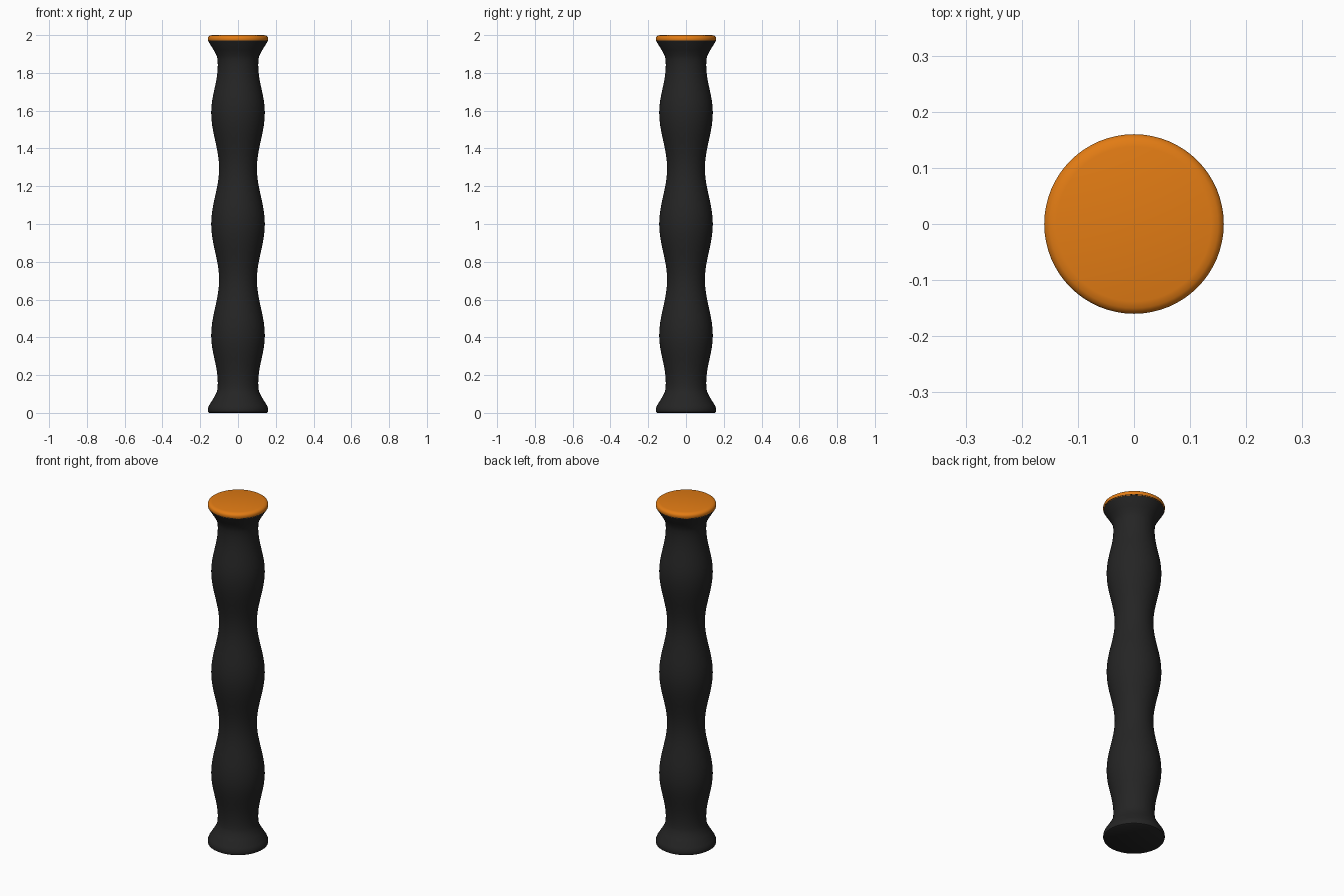
import bpy, bmesh, math

if "Cube" in bpy.data.objects:
    bpy.data.objects.remove(bpy.data.objects["Cube"])

SIDES = 64


def material(name, rgb):
    m = bpy.data.materials.new(name)
    m.diffuse_color = (*rgb, 1)
    m.use_nodes = True
    m.node_tree.nodes["Principled BSDF"].inputs["Base Color"].default_value = m.diffuse_color
    return m


def lathe(name, profile, mat):
    """Spin (radius, z) points into a closed, capped solid."""
    bm = bmesh.new()
    rings = [[bm.verts.new((r * math.cos(2 * math.pi * i / SIDES),
                            r * math.sin(2 * math.pi * i / SIDES), z))
              for i in range(SIDES)] for r, z in profile]
    for a, b in zip(rings, rings[1:]):
        for i in range(SIDES):
            j = (i + 1) % SIDES
            bm.faces.new((a[i], a[j], b[j], b[i]))
    bm.faces.new(rings[0][::-1])
    bm.faces.new(rings[-1])
    me = bpy.data.meshes.new(name)
    bm.to_mesh(me)
    bm.free()
    me.materials.append(mat)
    ob = bpy.data.objects.new(name, me)
    bpy.context.collection.objects.link(ob)
    bpy.ops.object.select_all(action='DESELECT')
    ob.select_set(True)
    bpy.context.view_layer.objects.active = ob
    bpy.ops.object.shade_smooth_by_angle(angle=math.radians(40))
    return ob


black = material("black rubber", (0.018, 0.018, 0.018))
orange = material("orange", (0.76, 0.2, 0.007))

# Grip: flared foot, three finger swells, flared neck
foot = [(0.152, 0.0), (0.158, 0.004), (0.16, 0.012), (0.159, 0.025),
        (0.153, 0.04), (0.128, 0.08), (0.113, 0.108), (0.108, 0.13)]
keys = [(0.107, 0.16), (0.142, 0.41), (0.1, 0.705), (0.142, 1.0),
        (0.1, 1.295), (0.142, 1.59), (0.107, 1.84)]
waves = [keys[0]]
for (r0, z0), (r1, z1) in zip(keys, keys[1:]):
    for k in range(1, 9):
        t = k / 8
        waves.append((r0 + (r1 - r0) * (1 - math.cos(math.pi * t)) / 2,
                      z0 + (z1 - z0) * t))
neck = [(r, 2 - z) for r, z in reversed(foot[3:])]
lathe("grip", foot + waves + neck + [(0.159, 1.97)], black)

# Rounded end cap
lathe("end_cap", [(0.157, 1.968), (0.16, 1.975), (0.16, 1.985), (0.157, 1.992),
                  (0.15, 1.997), (0.138, 2.0)], orange)
